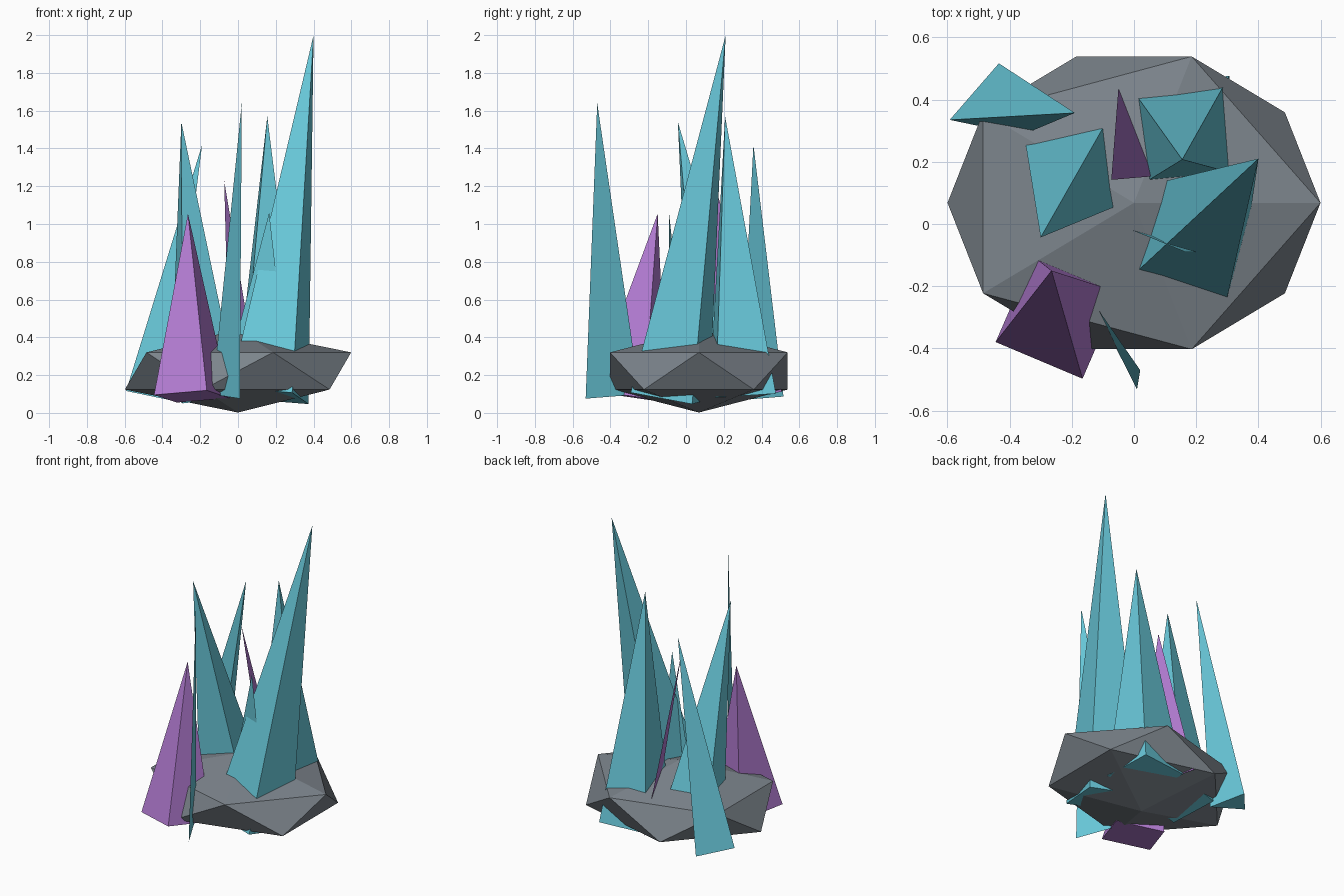
import bpy, bmesh, math
from mathutils import Vector, Matrix

if "Cube" in bpy.data.objects:
    bpy.data.objects.remove(bpy.data.objects["Cube"])


def material(name, rgb):
    m = bpy.data.materials.new(name)
    m.diffuse_color = (*rgb, 1)
    m.use_nodes = True
    m.node_tree.nodes["Principled BSDF"].inputs["Base Color"].default_value = m.diffuse_color
    return m


TEAL = material("teal_crystal", (0.14, 0.58, 0.70))
PURPLE = material("purple_crystal", (0.45, 0.20, 0.65))
STONE = material("stone", (0.20, 0.23, 0.26))


def finish(name, bm, mat):
    mesh = bpy.data.meshes.new(name)
    bm.to_mesh(mesh)
    bm.free()
    mesh.materials.append(mat)
    obj = bpy.data.objects.new(name, mesh)
    bpy.context.collection.objects.link(obj)
    return obj


def crystal(name, mat, apex, centre, radius, spin, sides=4):
    """Tilted regular pyramid; spin is the heading of its first base corner.
    Two sides give a flat blade."""
    apex, centre = Vector(apex), Vector(centre)
    axis = (apex - centre).normalized()
    spin = math.radians(spin)
    u = Vector((math.cos(spin), math.sin(spin), 0))
    u = (u - axis * u.dot(axis)).normalized()
    bm = bmesh.new()
    tip = bm.verts.new(apex)
    ring = [bm.verts.new(centre + radius * (Matrix.Rotation(math.tau * i / sides, 3, axis) @ u))
            for i in range(sides)]
    if sides == 2:
        bm.faces.new((ring[0], ring[1], tip))
    else:
        for i in range(sides):
            bm.faces.new((ring[i], ring[(i + 1) % sides], tip))
        bm.faces.new(ring[::-1])
    return finish(name, bm, mat)


# Faceted rock base
bm = bmesh.new()
bmesh.ops.create_icosphere(bm, subdivisions=1, radius=1)
bmesh.ops.scale(bm, vec=(0.67, 0.553, 0.22), verts=bm.verts)
bmesh.ops.translate(bm, vec=(0, 0.068, 0.222), verts=bm.verts)
finish("rock_base", bm, STONE)

# Square crystals
crystal("tall_crystal", TEAL, (0.40, 0.21, 2.0), (0.166, -0.084, 0.09), 0.242, 30)
crystal("back_crystal", TEAL, (0.155, 0.207, 1.57), (0.163, 0.30, 0.09), 0.227, 51)
crystal("left_crystal", TEAL, (-0.30, -0.043, 1.54), (-0.177, 0.20, 0.09), 0.216, 57)
crystal("front_purple_crystal", PURPLE, (-0.265, -0.15, 1.055), (-0.245, -0.30, 0.087), 0.215, 202)

# Triangular crystal
crystal("back_left_crystal", TEAL, (-0.19, 0.357, 1.42), (-0.462, 0.379, 0.09), 0.14, 198, 3)

# Flat blades
crystal("front_blade", TEAL, (0.02, -0.47, 1.64), (-0.063, -0.388, 0.087), 0.161, -63, 2)
crystal("inner_blade", TEAL, (0.165, -0.09, 1.06), (0.095, -0.038, 0.09), 0.19, -16, 2)
crystal("purple_blade", PURPLE, (-0.073, 0.142, 1.23), (0.037, 0.333, 0.09), 0.194, -66, 2)
